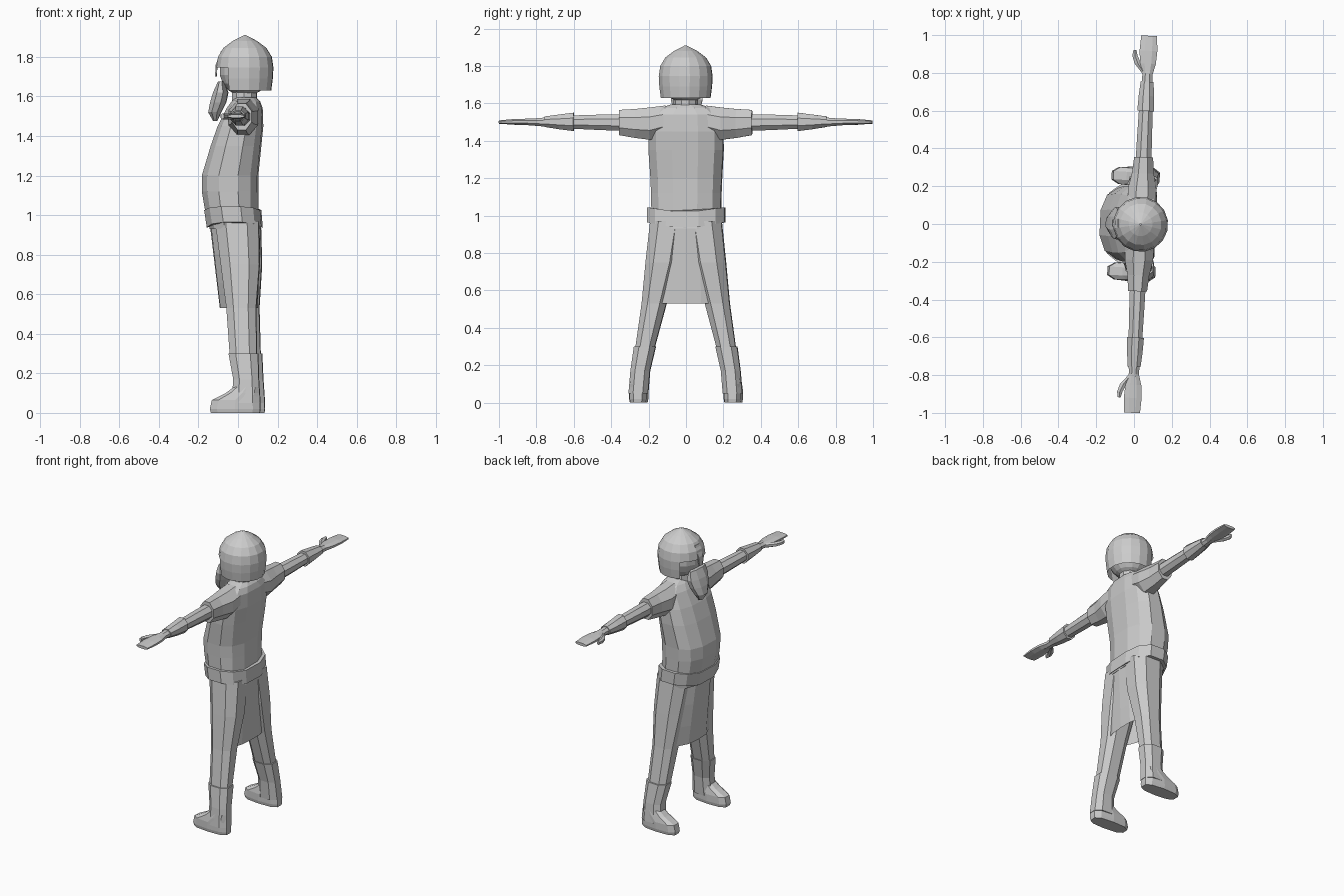
import bpy, bmesh, math
from mathutils import Matrix, Vector

if "Cube" in bpy.data.objects:
    bpy.data.objects.remove(bpy.data.objects["Cube"])

CX = 0.035                                   # body axis
TURN = Matrix.Rotation(math.radians(-2.6), 4, 'Z')   # figure stands slightly turned
mat = bpy.data.materials.new("grey")
mat.diffuse_color = (0.6, 0.6, 0.6, 1)
mat.use_nodes = True
mat.node_tree.nodes["Principled BSDF"].inputs["Base Color"].default_value = mat.diffuse_color


def finish(name, bm, closed=True):
    if closed:
        bmesh.ops.recalc_face_normals(bm, faces=bm.faces)
    bm.transform(TURN)
    me = bpy.data.meshes.new(name)
    bm.to_mesh(me)
    bm.free()
    me.materials.append(mat)
    ob = bpy.data.objects.new(name, me)
    bpy.context.collection.objects.link(ob)
    return ob


def skin(bm, rings, wrap=True, caps=True):
    vs = [[bm.verts.new(p) for p in r] for r in rings]
    n = len(vs[0])
    for a, b in zip(vs, vs[1:]):
        for i in range(n if wrap else n - 1):
            j = (i + 1) % n
            bm.faces.new((a[i], a[j], b[j], b[i]))
    if caps:
        bm.faces.new(vs[0][::-1])
        bm.faces.new(vs[-1])
    return vs


def loft(name, rings, wrap=True, caps=True):
    bm = bmesh.new()
    skin(bm, rings, wrap, caps)
    return finish(name, bm, wrap)


def flat_ring(z, x0, x1, hy, n=12, cy=0.0, power=0.8, slope=0.0):
    """horizontal rounded ring from front x0 to back x1"""
    out = []
    for i in range(n):
        a = 2 * math.pi * (i + 0.5) / n
        c, s = math.cos(a), math.sin(a)
        px = math.copysign(abs(c) ** power, c)
        py = math.copysign(abs(s) ** power, s)
        k = math.cos(math.pi / n) ** power
        out.append(Vector(((x0 + x1) / 2 + (x1 - x0) / 2 * px / k, cy + hy * py / k,
                           z + slope * abs(py))))
    return out


def arm_ring(y, hx, z0, z1, n=8, cx=CX):
    """upright ring across the arm at distance y"""
    k = math.cos(math.pi / n)
    return [Vector((cx + hx / k * math.cos(2 * math.pi * (i + .5) / n), y,
                    (z0 + z1) / 2 + (z1 - z0) / 2 / k * math.sin(2 * math.pi * (i + .5) / n)))
            for i in range(n)]


def flip(rings, s):
    return [[Vector((p.x, p.y * s, p.z)) for p in r] for r in rings]


# tunic body
loft("tunic", [flat_ring(*r) for r in [
    (0.93, -0.14, 0.115, 0.185), (1.03, -0.165, 0.10, 0.185), (1.12, -0.18, 0.10, 0.187),
    (1.20, -0.18, 0.10, 0.19), (1.35, -0.135, 0.115, 0.20), (1.45, -0.10, 0.125, 0.20),
    (1.54, -0.055, 0.122, 0.19), (1.575, -0.03, 0.11, 0.14), (1.595, -0.01, 0.09, 0.075)]])

# belt, dipping at front and back
loft("belt", [flat_ring(0.925, -0.155, 0.122, 0.208, slope=0.04),
              flat_ring(1.015, -0.168, 0.115, 0.208, slope=0.03)])

# front and back skirt panels, open at the sides
for name, xt, xb, sign in (("skirt_back", 0.115, 0.10, 1), ("skirt_front", -0.142, -0.092, -1)):
    rows = []
    for t in (0, 0.35, 0.7, 1):
        x, hy = xt + (xb - xt) * t, 0.185 + 0.03 * t
        side = 0.02 + 0.01 * t
        row = []
        for u in (-1, -0.75, -0.4, 0, 0.4, 0.75, 1):
            row.append(Vector((x + (side - x) * abs(u) ** 3 * 0.8, hy * u, 0.95 - 0.42 * t)))
        rows.append(row)
    loft(name, rows, wrap=False, caps=False)

for s, side in ((1, "left"), (-1, "right")):
    # trousers
    loft(side + "_leg", flip([flat_ring(z, a, b, h, 8, cy) for z, a, b, h, cy in [
        (0.97, -0.11, 0.11, 0.095, 0.095), (0.75, -0.08, 0.115, 0.088, 0.126),
        (0.53, -0.05, 0.10, 0.066, 0.169), (0.28, -0.03, 0.105, 0.05, 0.22),
        (0.14, 0.0, 0.11, 0.045, 0.245)]], s))
    # boot shaft
    loft(side + "_boot_shaft", flip([flat_ring(z, a, b, h, 8, cy) for z, a, b, h, cy in [
        (0.30, -0.037, 0.112, 0.058, 0.218), (0.17, -0.012, 0.117, 0.052, 0.242),
        (0.05, -0.02, 0.125, 0.052, 0.252)]], s))
    # boot foot
    loft(side + "_boot_foot", flip([flat_ring(z, a, b, h, 10, 0.253, 0.7) for z, a, b, h in [
        (0.0, -0.125, 0.122, 0.046), (0.02, -0.13, 0.125, 0.05), (0.065, -0.12, 0.122, 0.05),
        (0.10, -0.05, 0.12, 0.047), (0.13, -0.01, 0.118, 0.043)]], s))
    # sleeve
    loft(side + "_sleeve", flip([arm_ring(*r) for r in [
        (0.11, 0.075, 1.43, 1.588), (0.19, 0.075, 1.405, 1.578),
        (0.27, 0.058, 1.415, 1.57), (0.355, 0.05, 1.43, 1.565)]], s))
    # arm and flared cuff
    loft(side + "_arm", flip([arm_ring(*r) for r in [
        (0.30, 0.042, 1.452, 1.542), (0.45, 0.04, 1.457, 1.54), (0.62, 0.036, 1.465, 1.535),
        (0.84, 0.024, 1.483, 1.517)]], s))
    loft(side + "_cuff", flip([arm_ring(*r) for r in [
        (0.60, 0.045, 1.452, 1.55), (0.68, 0.041, 1.462, 1.54), (0.755, 0.034, 1.474, 1.53)]], s))
    # mitten hand and thumb
    loft(side + "_hand", flip([arm_ring(*r) for r in [
        (0.79, 0.026, 1.48, 1.52), (0.85, 0.042, 1.484, 1.518), (0.92, 0.047, 1.486, 1.516),
        (0.999, 0.042, 1.491, 1.509)]], s))
    loft(side + "_thumb", flip([arm_ring(y, h, 1.486, 1.512, 6, x) for y, h, x in [
        (0.80, 0.012, 0.018), (0.85, 0.018, -0.018), (0.89, 0.014, -0.035),
        (0.92, 0.008, -0.037)]], s))

# neck
loft("neck", [flat_ring(1.56, -0.03, 0.095, 0.065, 10, 0, 1),
              flat_ring(1.66, -0.03, 0.095, 0.06, 10, 0, 1)])

# head
bm = bmesh.new()
bmesh.ops.create_uvsphere(bm, u_segments=14, v_segments=9, radius=0.131)
bm.transform(Matrix.Translation((CX, 0, 1.731)))
finish("head", bm)

# pointed helmet with neck guard, open over the face
bm = bmesh.new()
rows = [(1.63, 0.132), (1.69, 0.140), (1.745, 0.143), (1.80, 0.135), (1.845, 0.108),
        (1.88, 0.062), (1.91, 0.004)]
skin(bm, [flat_ring(z, CX - r, CX + r, r, 16, 0, 1) for z, r in rows], caps=False)
opening = [f for f in bm.faces if f.calc_center_median().z < 1.76
           and f.calc_center_median().x < CX - 0.06]
bmesh.ops.delete(bm, geom=opening, context='FACES')
finish("helmet", bm)

# nose guard
loft("nose_guard", [[Vector((x, -w, z)), Vector((x, w, z)), Vector((x + 0.008, w, z)),
                     Vector((x + 0.008, -w, z))]
                    for x, w, z in [(-0.085, 0.022, 1.83), (-0.112, 0.02, 1.76),
                                    (-0.116, 0.015, 1.70)]])

# beard
loft("beard", [flat_ring(z, a, b, h, 8, 0, 1) for z, a, b, h in [
    (1.675, -0.10, -0.07, 0.075), (1.62, -0.125, -0.05, 0.085), (1.57, -0.14, -0.06, 0.072),
    (1.52, -0.15, -0.085, 0.05), (1.475, -0.125, -0.105, 0.018)]])
